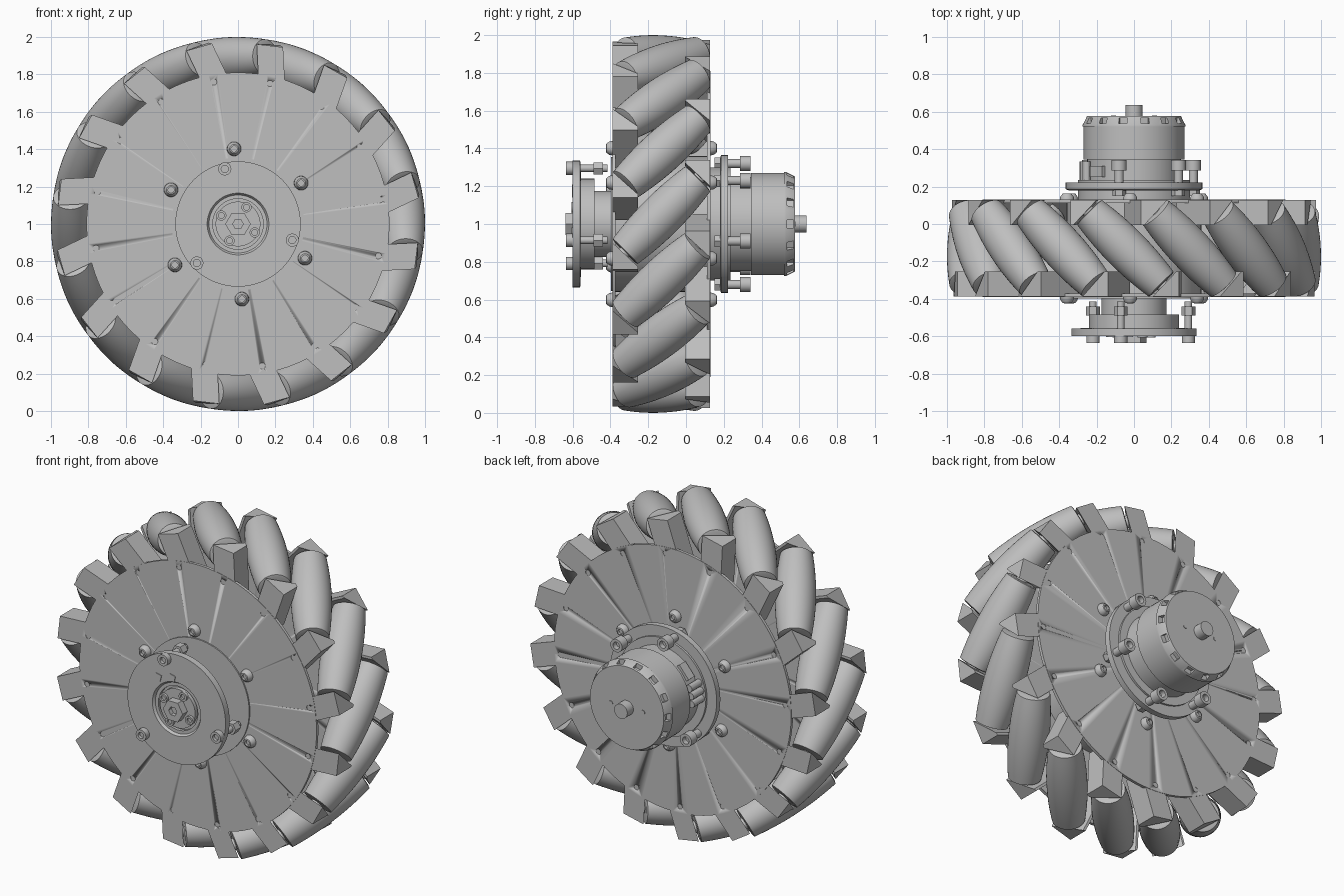
import bpy, bmesh, math
from mathutils import Matrix, Vector

if "Cube" in bpy.data.objects:
    bpy.data.objects.remove(bpy.data.objects["Cube"])

grey = bpy.data.materials.new("metal_grey")
grey.use_nodes = True
grey.diffuse_color = (0.52, 0.52, 0.52, 1)
grey.node_tree.nodes["Principled BSDF"].inputs["Base Color"].default_value = grey.diffuse_color

AXLE_Z, MID_Y, COUNT, PHASE = 1.0, -0.13, 16, 3.0
ROLLER_R = 0.885


def finish(name, bm, matrix, smooth=True):
    bmesh.ops.recalc_face_normals(bm, faces=bm.faces)
    mesh = bpy.data.meshes.new(name)
    bm.to_mesh(mesh)
    bm.free()
    mesh.materials.append(grey)
    obj = bpy.data.objects.new(name, mesh)
    bpy.context.collection.objects.link(obj)
    obj.matrix_world = matrix
    bpy.ops.object.select_all(action='DESELECT')
    obj.select_set(True)
    bpy.context.view_layer.objects.active = obj
    if smooth:
        bpy.ops.object.shade_smooth_by_angle(angle=math.radians(30))
    return obj


def lathe(name, profile, steps=24, x=0, z=0, matrix=None, smooth=True):
    """Spin (radius, y) points about an axis along y."""
    bm = bmesh.new()
    verts = [bm.verts.new((r, y, 0)) for r, y in profile]
    edges = [bm.edges.new(p) for p in zip(verts, verts[1:])]
    bmesh.ops.spin(bm, geom=verts + edges, cent=(0, 0, 0), axis=(0, 1, 0),
                   angle=2 * math.pi, steps=steps)
    bmesh.ops.remove_doubles(bm, verts=bm.verts, dist=1e-5)
    return finish(name, bm, matrix or Matrix.Translation((x, 0, AXLE_Z + z)), smooth)


def rod(name, r, y0, y1, steps=24, **kw):
    return lathe(name, [(0, y0), (r, y0), (r, y1), (0, y1)], steps, **kw)


def box(name, size, matrix):
    bm = bmesh.new()
    bmesh.ops.create_cube(bm, size=1)
    bmesh.ops.scale(bm, vec=size, verts=bm.verts)
    return finish(name, bm, matrix, False)


def copy(obj, name, matrix):
    new = bpy.data.objects.new(name, obj.data)
    bpy.context.collection.objects.link(new)
    new.matrix_world = matrix


def frame(x, y, z, loc):
    return Matrix.Translation(loc) @ Matrix((x, y, z)).transposed().to_4x4()


def polar(r, deg):
    return r * math.cos(math.radians(deg)), r * math.sin(math.radians(deg))


def cut(target, cutters):
    """Subtract every cutter, then discard it."""
    for c in cutters:
        mod = target.modifiers.new("cut", 'BOOLEAN')
        mod.operation, mod.solver, mod.object = 'DIFFERENCE', 'EXACT', c
        bpy.context.view_layer.objects.active = target
        bpy.ops.object.modifier_apply(modifier=mod.name)
        bpy.data.objects.remove(c)


def socket_bolt(name, r, face, top, x, z):
    """Cap head from face to top with a recessed socket."""
    deep = face + (top - face) * 0.45
    lathe(name, [(0, face), (r, face), (r, top), (r * 0.55, top), (r * 0.55, deep), (0, deep)],
          20, x, z)


# Side plates with rim holes
for side, y0, y1, start in (("front", -0.39, -0.372, 77.2), ("back", 0.112, 0.13, 108.8)):
    plate = rod(side + "_plate", 0.81, y0, y1, 96)
    holes = []
    for i in range(COUNT):
        x, z = polar(0.77, start + i * 360 / COUNT)
        holes.append(rod("hole_cutter", 0.017, y0 - 0.05, y1 + 0.05, 12, x=x, z=z))
    cut(plate, holes)
rod("inner_drum", 0.36, -0.375, 0.115, 48)

# Barrel rollers, their pins and the wedge brackets holding both ends
half = 0.275
barrel = [(0, -half), (0.08, -half)]
for i in range(13):
    t = half * (i / 6 - 1)
    barrel.append((1 - math.sqrt(ROLLER_R ** 2 + t * t / 2), t * 0.985))
barrel += [(0.08, half), (0, half)]
roller = pin = bracket = None
for i in range(COUNT):
    a = math.radians(PHASE + i * 360 / COUNT)
    out = Vector((math.cos(a), 0, math.sin(a)))
    tan = Vector((-math.sin(a), 0, math.cos(a)))
    ey = Vector((0, 1, 0))
    axis = (tan + ey).normalized()
    hub = Vector((0, MID_Y, AXLE_Z))
    m = frame(out, axis, out.cross(axis), hub + out * ROLLER_R)
    if i == 0:
        roller = lathe("roller", barrel, 40, matrix=m)
        pin = rod("roller_pin", 0.035, -0.31, 0.31, 16, matrix=m)
    else:
        copy(roller, "roller", m)
        copy(pin, "roller_pin", m)
    for sign, side in ((1, "front"), (-1, "back")):
        m = frame(out, ey * sign, out.cross(ey) * sign, hub)
        if bracket is None:
            bm = bmesh.new()
            wedge = [(-0.15, -0.258), (-0.29, -0.258), (-0.29, -0.125), (-0.275, -0.125)]
            low = [bm.verts.new((0.66, y, s)) for s, y in wedge]
            high = [bm.verts.new((0.955 + min(0, s + 0.26) * 0.8, y, s)) for s, y in wedge]
            bm.faces.new(low)
            bm.faces.new(high)
            for k in range(4):
                n = (k + 1) % 4
                bm.faces.new((low[k], low[n], high[n], high[k]))
            bracket = finish(side + "_bracket", bm, m, False)
        else:
            copy(bracket, side + "_bracket", m)

# Button-head hub bolts on both plates
for i in range(6):
    x, z = polar(0.402, 93 + 60 * i)
    for side, y, d in (("front", -0.39, -1), ("back", 0.13, 1)):
        lathe(side + "_hub_bolt", [(0, y), (0.038, y), (0.036, y + 0.015 * d), (0.024, y + 0.032 * d),
              (0.016, y + 0.034 * d), (0.016, y + 0.018 * d), (0, y + 0.018 * d)], 20, x, z)

# Front coupling: boss, stepped neck and recessed flange
rod("front_boss", 0.355, -0.398, -0.385, 64)
lathe("front_coupling", [(0, -0.39), (0.175, -0.39), (0.175, -0.485), (0.24, -0.485), (0.24, -0.555),
      (0.335, -0.56), (0.335, -0.6), (0.165, -0.6), (0.155, -0.585), (0.135, -0.585),
      (0.135, -0.565), (0, -0.565)], 64)
lathe("front_bearing", [(0, -0.56), (0.12, -0.56), (0.12, -0.59), (0, -0.59)], 40)
lathe("front_hex_shaft", [(0, -0.58), (0.068, -0.58), (0.068, -0.637), (0.028, -0.637),
      (0.028, -0.61), (0, -0.61)], 6, smooth=False)
for i in range(4):
    x, z = polar(0.1, 63 + 90 * i)
    socket_bolt("bearing_bolt", 0.027, -0.585, -0.606, x, z)
for x, z in ((-0.125, 0.165), (-0.03, 0.185)):
    box("front_key", (0.04, 0.008, 0.04),
        Matrix.Translation((x, -0.6, AXLE_Z + z)) @ Matrix.Rotation(0.25, 4, 'Y'))
for i in range(3):
    x, z = polar(0.303, 103.5 + 120 * i)
    socket_bolt("flange_bolt", 0.035, -0.6, -0.635, x, z)
    rod("flange_bolt_shank", 0.02, -0.56, -0.415, 16, x=x, z=z)
    rod("flange_nut", 0.037, -0.49, -0.44, 6, x=x, z=z, smooth=False)

# Motor: mounting flange, body, slotted cap and output shaft
rod("motor_spacer", 0.3, 0.125, 0.185, 64)
lathe("motor_flange", [(0, 0.18), (0.35, 0.18), (0.365, 0.186), (0.365, 0.222), (0.3, 0.222),
      (0.3, 0.235), (0, 0.235)], 64)
rod("motor_base", 0.25, 0.22, 0.35, 64)
rod("motor_body", 0.27, 0.345, 0.525, 64)
cap = lathe("motor_cap", [(0, 0.52), (0.275, 0.52), (0.275, 0.53), (0.252, 0.577), (0, 0.577)], 64)
slots = []
for i in range(14):
    rot = Matrix.Rotation(2 * math.pi * i / 14, 4, 'Y')
    slots.append(box("slot_cutter", (0.05, 0.032, 0.045), Matrix.Translation((0, 0.552, AXLE_Z)) @ rot
                     @ Matrix.Translation((0.268, 0, 0))))
cut(cap, slots)
rod("motor_shaft", 0.045, 0.57, 0.637, 32)
for x in (-0.11, 0.11):
    rod("cap_screw", 0.014, 0.575, 0.58, 12, x=x, z=0)

# Motor mounting bolts; one place is taken by the connector
for i in range(5):
    x, z = polar(0.33, 104 - 60 * i)
    socket_bolt("motor_bolt", 0.04, 0.285, 0.342, x, z)
    rod("motor_bolt_shank", 0.024, 0.17, 0.29, 16, x=x, z=z)
    rod("motor_bolt_nut", 0.036, 0.15, 0.182, 6, x=x, z=z, smooth=False)

# Connector block and cable terminals
x, z = polar(0.25, 140)
box("connector", (0.03, 0.06, 0.1), Matrix.Translation((x, 0.28, AXLE_Z + z))
    @ Matrix.Rotation(math.radians(-140), 4, 'Y'))
for i in range(3):
    x, z = polar(0.27, 160 + 10 * i)
    rod("cable_terminal", 0.022, 0.235, 0.335, 12, x=x, z=z)
